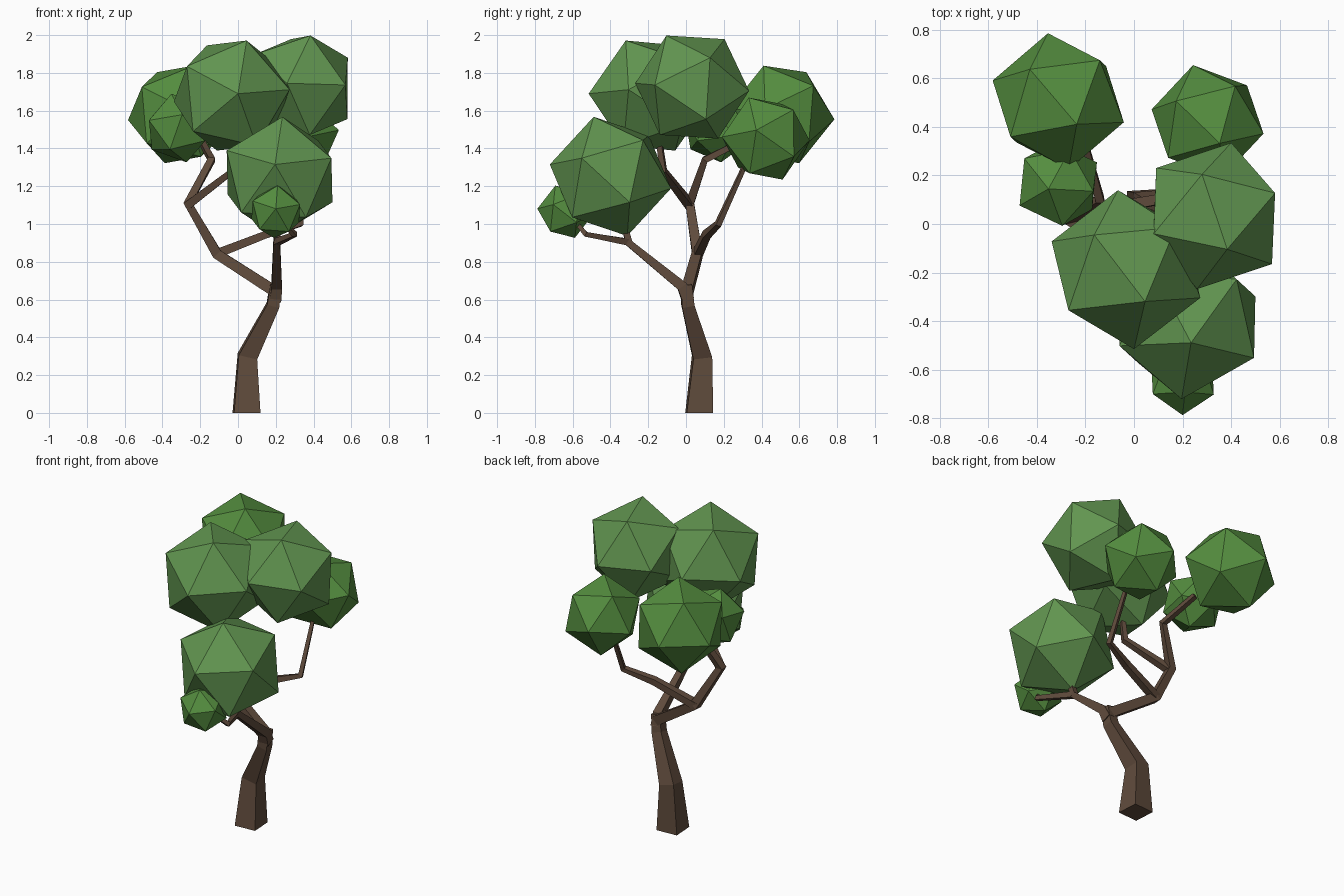
import bpy, bmesh
from mathutils import Vector, Matrix

if "Cube" in bpy.data.objects:
    bpy.data.objects.remove(bpy.data.objects["Cube"])


def material(name, rgb):
    m = bpy.data.materials.new(name)
    m.diffuse_color = (*rgb, 1)
    m.use_nodes = True
    m.node_tree.nodes["Principled BSDF"].inputs["Base Color"].default_value = m.diffuse_color
    return m


bark = material("bark", (0.115, 0.07, 0.045))
leaf = material("leaf", (0.09, 0.27, 0.05))
light_leaf = material("light_leaf", (0.12, 0.30, 0.08))


def finish(bm, name, mat):
    bmesh.ops.recalc_face_normals(bm, faces=bm.faces)
    me = bpy.data.meshes.new(name)
    bm.to_mesh(me)
    bm.free()
    me.materials.append(mat)
    ob = bpy.data.objects.new(name, me)
    bpy.context.collection.objects.link(ob)
    return ob


def frame(a, b):
    """Axes with z along a and x towards b."""
    z = a.normalized()
    x = (b - z * b.dot(z)).normalized()
    return Matrix((x, z.cross(x), z)).transposed()


def clump(name, centre, r, a, b, mat):
    """Icosahedron turned so one corner points along a and its neighbour along b."""
    bm = bmesh.new()
    bmesh.ops.create_icosphere(bm, subdivisions=1, radius=r)
    bm.verts.ensure_lookup_table()
    v = bm.verts[0]
    n = v.link_edges[0].other_vert(v)
    rot = frame(Vector(a), Vector(b)) @ frame(v.co, n.co).transposed()
    for w in bm.verts:
        w.co = rot @ w.co + Vector(centre)
    finish(bm, name, mat)


def limb(name, nodes):
    """Four-sided tapering tube through (x, y, z, half width) nodes."""
    bm = bmesh.new()
    pts = [Vector(n[:3]) for n in nodes]
    segs = [(q - p).normalized() for p, q in zip(pts, pts[1:])]
    x = Vector((1, 0.06, 0))
    if abs(segs[0].x) > 0.7:
        x = Vector((0, 1, 0))
    rings = []
    for i, p in enumerate(pts):
        t = (segs[max(i - 1, 0)] + segs[min(i, len(segs) - 1)]).normalized()
        if nodes[i][2] == 0:
            t = Vector((0, 0, 1))
        x = (x - t * x.dot(t)).normalized()
        y = t.cross(x)
        h = nodes[i][3]
        rings.append([bm.verts.new(p + (x * sx + y * sy) * h)
                      for sx, sy in ((-1, -1), (1, -1), (1, 1), (-1, 1))])
    for lo, hi in zip(rings, rings[1:]):
        for k in range(4):
            j = (k + 1) % 4
            bm.faces.new((lo[k], lo[j], hi[j], hi[k]))
    bm.faces.new(rings[0])
    bm.faces.new(rings[-1])
    finish(bm, name, bark)


# Trunk and the limbs that fork from it
limb("trunk", [(0.045, 0.07, 0, 0.07), (0.05, 0.085, 0.3, 0.05),
               (0.185, 0.01, 0.57, 0.033), (0.2, 0, 0.68, 0.03)])
limb("front_branch", [(0.195, 0.01, 0.6, 0.032), (0.205, -0.02, 0.67, 0.028),
                      (0.205, -0.31, 0.905, 0.018), (0.3, -0.53, 0.945, 0.013),
                      (0.22, -0.6, 1.03, 0.01)])
limb("front_twig", [(0.205, -0.3, 0.895, 0.018), (0.22, -0.37, 1.15, 0.012)])
limb("left_branch", [(0.2, 0.005, 0.64, 0.03), (-0.11, 0.06, 0.84, 0.027),
                     (-0.265, 0.02, 1.11, 0.023), (-0.14, 0.1, 1.34, 0.018),
                     (-0.2, 0.32, 1.45, 0.014)])
limb("right_branch", [(-0.12, 0.06, 0.84, 0.024), (0.15, 0.11, 0.945, 0.02),
                      (0.33, 0.17, 1.0, 0.015), (0.32, 0.33, 1.35, 0.01)])
limb("top_branch", [(-0.265, 0.02, 1.1, 0.022), (-0.03, -0.12, 1.28, 0.017),
                    (-0.03, -0.15, 1.5, 0.012)])

# Foliage clumps: name, centre, radius, corner direction, neighbour direction
clump("foliage_top_front", (-0.033, -0.188, 1.68), 0.329,
      (0.033, -0.327, 0.01), (0.078, -0.128, 0.29), light_leaf)
clump("foliage_top_right", (0.33, 0.033, 1.725), 0.31,
      (0.07, 0.299, -0.02), (-0.054, 0.133, -0.27), light_leaf)
clump("foliage_front", (0.22, -0.40, 1.252), 0.328,
      (-0.024, -0.32, 0.063), (0.015, -0.09, 0.316), light_leaf)
clump("foliage_front_small", (0.2, -0.64, 1.065), 0.148,
      (0, -0.14, 0.015), (0.01, -0.05, 0.14), leaf)
clump("foliage_back_left", (-0.312, 0.505, 1.58), 0.285,
      (-0.041, 0.272, -0.025), (-0.276, 0.083, -0.03), leaf)
clump("foliage_back_right", (0.303, 0.422, 1.452), 0.24,
      (0.231, -0.05, 0.045), (0.05, -0.09, 0.218), leaf)
clump("foliage_left_small", (-0.312, 0.165, 1.508), 0.187,
      (-0.04, -0.02, 0.18), (0.015, -0.165, 0.07), leaf)
